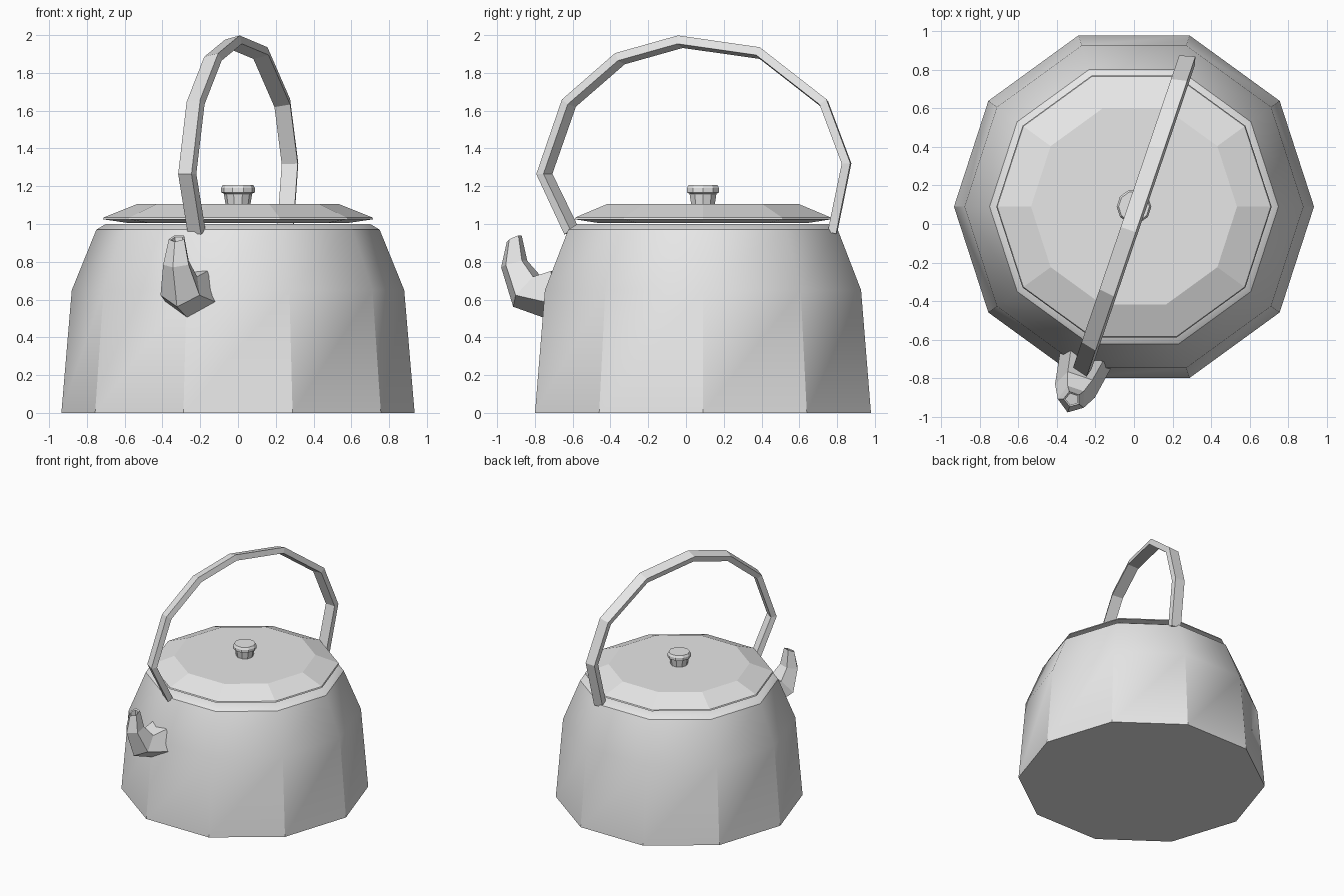
import bpy, bmesh, math
from mathutils import Vector

cube = bpy.data.objects.get("Cube")
if cube:
    bpy.data.objects.remove(cube, do_unlink=True)

metal = bpy.data.materials.new("light grey metal")
metal.use_nodes = True
grey = (0.8, 0.8, 0.8, 1)
metal.diffuse_color = grey
metal.node_tree.nodes["Principled BSDF"].inputs["Base Color"].default_value = grey

SIDES = 10
CENTRE_Y = 0.09
UP = Vector((0, 0, 1))
ALONG = Vector((0.34, 1, 0)).normalized()   # handle and spout line, seen from above
ACROSS = ALONG.cross(UP)


def loft(name, rings, cap_start=True, cap_end=True, smooth=None):
    """Skin a list of equal-length rings into one object."""
    bm = bmesh.new()
    loops = [[bm.verts.new(p) for p in ring] for ring in rings]
    for a, b in zip(loops, loops[1:]):
        for i in range(len(a)):
            j = (i + 1) % len(a)
            bm.faces.new((a[i], a[j], b[j], b[i]))
    if cap_start:
        bm.faces.new(loops[0][::-1])
    if cap_end:
        bm.faces.new(loops[-1])
    bmesh.ops.recalc_face_normals(bm, faces=bm.faces)
    mesh = bpy.data.meshes.new(name)
    bm.to_mesh(mesh)
    bm.free()
    mesh.materials.append(metal)
    ob = bpy.data.objects.new(name, mesh)
    bpy.context.collection.objects.link(ob)
    if smooth:
        bpy.ops.object.select_all(action='DESELECT')
        ob.select_set(True)
        bpy.context.view_layer.objects.active = ob
        bpy.ops.object.shade_smooth_by_angle(angle=math.radians(smooth))
    return ob


def turned(name, profile, **kw):
    """Ten-sided turned part from (radius, height) pairs."""
    rings = []
    for r, z in profile:
        angles = [math.tau * i / SIDES for i in range(SIDES)]
        rings.append([Vector((r * math.cos(a), CENTRE_Y + r * math.sin(a), z)) for a in angles])
    return loft(name, rings, **kw)


# Pot, lid and knob
turned("pot_body", [(0.935, 0), (0.88, 0.65), (0.75, 0.97), (0.70, 1.0), (0.58, 1.0)], smooth=35)
turned("lid", [(0.58, 1.005), (0.715, 1.025), (0.71, 1.035), (0.535, 1.105)])
turned("lid_knob", [(0.065, 1.10), (0.075, 1.16), (0.09, 1.168), (0.09, 1.19), (0.08, 1.207)])

# Carrying handle: rectangular bar, rolled a little about its path
path = [(-0.605, 0.96), (-0.75, 1.265), (-0.62, 1.64), (-0.35, 1.875), (-0.03, 1.965),
        (0.39, 1.905), (0.73, 1.64), (0.85, 1.32), (0.775, 0.955)]
points = [Vector((0.005 + 0.34 * (y - 0.055), y, z)) for y, z in path]
roll = math.radians(15)
width, depth = 0.085, 0.046
rings = []
for i, p in enumerate(points):
    before, after = points[max(i - 1, 0)], points[min(i + 1, len(points) - 1)]
    outward = ACROSS.cross((after - before).normalized())
    a = outward * math.cos(roll) - ACROSS * math.sin(roll)
    b = ACROSS * math.cos(roll) + outward * math.sin(roll)
    rings.append([p + a * s * depth / 2 + b * t * width / 2
                  for s, t in ((1, 1), (1, -1), (-1, -1), (-1, 1))])
loft("handle", rings)

# Spout: five-sided, bending upward, with a hollow mouth
# (y, height, radius, upward tilt in degrees)
stations = [(-0.685, 0.63, 0.15, 0), (-0.845, 0.65, 0.115, 40), (-0.91, 0.79, 0.075, 75),
            (-0.91, 0.925, 0.045, 65), (-0.91, 0.92, 0.034, 65), (-0.91, 0.87, 0.034, 75)]
rings = []
for y, z, r, tilt in stations:
    t = math.radians(tilt)
    centre = Vector((-0.245 + 0.34 * (y + 0.685), y, z))
    rise = UP * math.cos(t) + ALONG * math.sin(t)
    angles = [math.tau * i / 5 for i in range(5)]
    rings.append([centre + ACROSS * r * math.sin(a) - rise * r * math.cos(a) for a in angles])
loft("spout", rings)
